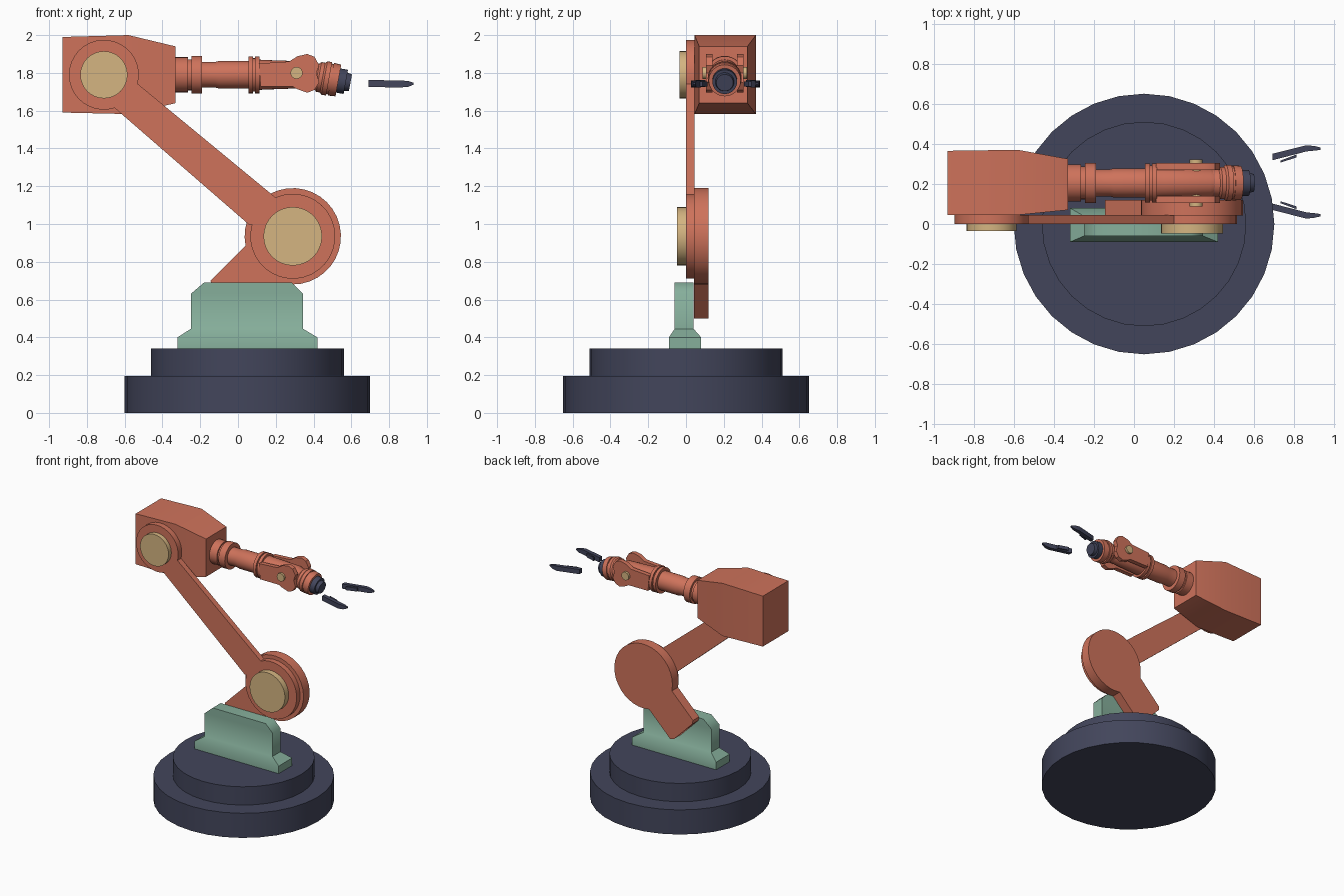
import bpy, bmesh
from math import cos, sin, radians
from mathutils import Vector

if "Cube" in bpy.data.objects:
    bpy.data.objects.remove(bpy.data.objects["Cube"])


def material(name, rgb):
    m = bpy.data.materials.new(name)
    m.diffuse_color = (*rgb, 1)
    m.use_nodes = True
    m.node_tree.nodes["Principled BSDF"].inputs["Base Color"].default_value = m.diffuse_color
    return m


RED = material("red_paint", (0.62, 0.17, 0.105))
DARK = material("dark_metal", (0.055, 0.06, 0.105))
GREEN = material("green_paint", (0.24, 0.43, 0.33))
GOLD = material("gold_cap", (0.66, 0.46, 0.22))


def finish(name, bm, mat, angle=35):
    bmesh.ops.recalc_face_normals(bm, faces=bm.faces)
    me = bpy.data.meshes.new(name)
    bm.to_mesh(me)
    bm.free()
    me.materials.append(mat)
    ob = bpy.data.objects.new(name, me)
    bpy.context.collection.objects.link(ob)
    bpy.ops.object.select_all(action='DESELECT')
    ob.select_set(True)
    bpy.context.view_layer.objects.active = ob
    bpy.ops.object.shade_smooth_by_angle(angle=radians(angle))
    return ob


def loft(name, rings, mat, angle=35):
    """Skin a list of equal-length rings and cap both ends."""
    bm = bmesh.new()
    rows = [[bm.verts.new(p) for p in r] for r in rings]
    n = len(rows[0])
    for a, b in zip(rows, rows[1:]):
        for i in range(n):
            j = (i + 1) % n
            bm.faces.new((a[i], a[j], b[j], b[i]))
    bm.faces.new(rows[0])
    bm.faces.new(rows[-1])
    return finish(name, bm, mat, angle)


def lathe(name, profile, origin, axis, mat, n=32):
    """Turn (distance, radius) pairs around an axis."""
    q = Vector(axis).to_track_quat('Z', 'Y')
    o = Vector(origin)
    rings = [[o + q @ Vector((r * cos(6.283185307 * i / n), r * sin(6.283185307 * i / n), t))
              for i in range(n)] for t, r in profile]
    return loft(name, rings, mat)


def plate(name, outline, y0, y1, mat):
    """Extrude an x-z outline along y."""
    return loft(name, [[(x, y, z) for x, z in outline] for y in (y0, y1)], mat)


def arc(c, r, a0, a1, n=28):
    return [(c[0] + r * cos(radians(a0 + (a1 - a0) * i / n)),
             c[1] + r * sin(radians(a0 + (a1 - a0) * i / n))) for i in range(n + 1)]


def x_rect(x, y0, y1, z0, z1):
    return [(x, y0, z0), (x, y1, z0), (x, y1, z1), (x, y0, z1)]


def z_rect(z, x0, x1, y0, y1):
    return [(x0, y0, z), (x1, y0, z), (x1, y1, z), (x0, y1, z)]


ELBOW, SHOULDER = (0.29, 0.935), (-0.71, 1.79)
YC, ZC = 0.205, 1.79

# Stepped round base
lathe("base_disc", [(0, 0.65), (0.195, 0.65)], (0.05, 0, 0), (0, 0, 1), DARK)
lathe("base_turntable", [(0.195, 0.51), (0.34, 0.51)], (0.05, 0, 0), (0, 0, 1), DARK)

# Green pedestal with flange and chamfered top
loft("pedestal", [z_rect(0.34, -0.32, 0.42, -0.09, 0.08),
                  z_rect(0.40, -0.32, 0.42, -0.09, 0.08),
                  z_rect(0.445, -0.25, 0.345, -0.06, 0.04),
                  z_rect(0.63, -0.25, 0.345, -0.06, 0.04),
                  z_rect(0.69, -0.18, 0.285, -0.06, 0.04)], GREEN, 50)

# Lower arm: disc with a diagonal foot behind the pedestal
plate("lower_arm", arc(ELBOW, 0.255, 258.6, 551.4)
      + [(-0.145, 0.70), (-0.14, 0.67), (0.02, 0.51), (0.055, 0.50)], 0.043, 0.12, RED)

# Long link between both joints
plate("long_link", arc(SHOULDER, 0.185, -15, 288)
      + [(0.06, 0.995)] + arc(ELBOW, 0.225, 164, 474), 0.0, 0.045, RED)

# Gold joint caps
for name, c, r, d in (("elbow_cap", ELBOW, 0.155, 0.047), ("shoulder_cap", SHOULDER, 0.125, 0.035)):
    lathe(name, [(0, r), (d, r)], (c[0], 0, c[1]), (0, -1, 0), GOLD)

# Motor housing tapering toward the forearm
loft("motor_housing", [x_rect(-0.93, 0.045, 0.365, 1.59, 1.99),
                       x_rect(-0.58, 0.045, 0.37, 1.582, 2.0),
                       x_rect(-0.33, 0.07, 0.325, 1.64, 1.94)], RED, 40)

# Forearm with collars, ending in the knuckle core
lathe("forearm", [(-0.34, 0.093), (-0.265, 0.093), (-0.265, 0.082), (-0.245, 0.082),
                  (-0.245, 0.1), (-0.19, 0.1), (-0.19, 0.068), (-0.12, 0.068),
                  (-0.10, 0.073), (0.055, 0.073), (0.055, 0.098), (0.08, 0.098),
                  (0.08, 0.088), (0.09, 0.088), (0.09, 0.098), (0.115, 0.098),
                  (0.115, 0.08), (0.15, 0.078), (0.38, 0.07), (0.42, 0.05)],
      (0, YC, ZC), (1, 0, 0), RED)

# Fork cheeks and pins on both sides of the wrist
cheek = [(0.11, 1.85), (0.27, 1.86), (0.315, 1.888), (0.367, 1.90), (0.405, 1.885),
         (0.43, 1.84), (0.415, 1.80), (0.43, 1.75), (0.405, 1.71), (0.367, 1.695),
         (0.31, 1.715), (0.29, 1.728), (0.12, 1.728)]
for side, s in (("front", -1), ("back", 1)):
    plate("fork_cheek_" + side, cheek, YC + s * 0.065, YC + s * 0.1, RED)
    lathe("fork_pin_" + side, [(0, 0.032), (0.117, 0.032)], (0.31, YC, 1.80), (0, s, 0), GOLD, 20)

# Tilted wrist rings and dark tool flange
WRIST, DIR = (0.31, YC, 1.80), (0.984, 0, -0.18)
lathe("wrist", [(0.05, 0.06), (0.11, 0.07), (0.12, 0.08), (0.14, 0.08), (0.15, 0.09),
                (0.175, 0.09), (0.175, 0.082), (0.185, 0.082), (0.185, 0.088),
                (0.225, 0.085), (0.225, 0.07)], WRIST, DIR, RED)
lathe("tool_flange", [(0.22, 0.065), (0.265, 0.065), (0.265, 0.05), (0.29, 0.045)],
      WRIST, DIR, DARK)

# Pair of gripper fingers with inner pads
for side, s in (("front", -1), ("back", 1)):
    def section(x, a, b, z0, z1):
        return x_rect(x, 0.21 + s * a, 0.21 + s * b, z0, z1)
    loft("finger_" + side, [section(0.69, 0.108, 0.14, 1.725, 1.762),
                            section(0.86, 0.152, 0.183, 1.723, 1.76),
                            section(0.90, 0.156, 0.179, 1.726, 1.757),
                            section(0.93, 0.16, 0.172, 1.738, 1.748)], DARK)
    loft("finger_pad_" + side, [section(0.73, 0.096, 0.106, 1.728, 1.755),
                                section(0.81, 0.122, 0.136, 1.728, 1.755)], DARK)
